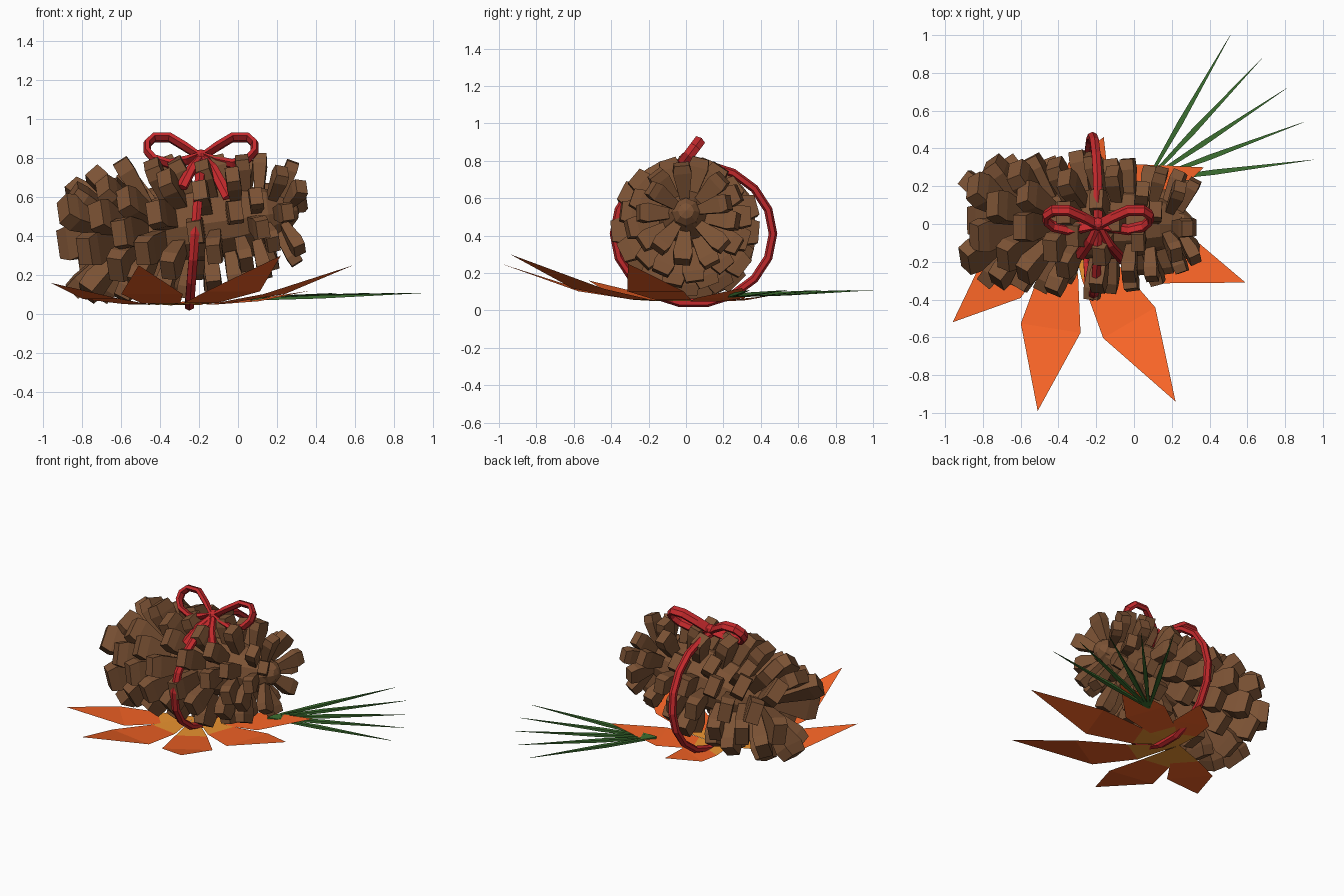
import bpy, bmesh, math, random
from mathutils import Vector, Matrix

if "Cube" in bpy.data.objects:
    bpy.data.objects.remove(bpy.data.objects["Cube"])

random.seed(4)


def material(name, rgb):
    m = bpy.data.materials.new(name)
    m.diffuse_color = (*rgb, 1)
    m.use_nodes = True
    m.node_tree.nodes["Principled BSDF"].inputs["Base Color"].default_value = m.diffuse_color
    return m


BROWN = material("brown", (0.20, 0.085, 0.035))
RED = material("red", (0.55, 0.022, 0.025))
ORANGE = material("orange", (0.95, 0.13, 0.02))
YELLOW = material("yellow_orange", (0.85, 0.30, 0.03))
GREEN = material("green", (0.045, 0.16, 0.03))


def finish(bm, name, *mats):
    bmesh.ops.recalc_face_normals(bm, faces=bm.faces[:])
    me = bpy.data.meshes.new(name)
    bm.to_mesh(me)
    bm.free()
    for m in mats:
        me.materials.append(m)
    ob = bpy.data.objects.new(name, me)
    bpy.context.collection.objects.link(ob)
    return ob


def sweep(bm, pts, side, sizes, closed=False, n=6):
    """Sweep an n-sided section along pts; side = width direction, sizes = (width, thickness) radii."""
    pts = [Vector(p) for p in pts]
    k, rings = len(pts), []
    for i, p in enumerate(pts):
        a = pts[(i - 1) % k] if closed or i else p
        b = pts[(i + 1) % k] if closed or i < k - 1 else p
        t = (b - a).normalized()
        s = Vector(side)
        s = (s - t * s.dot(t)).normalized()
        u = t.cross(s)
        w, h = sizes[i] if isinstance(sizes, list) else sizes
        rings.append([bm.verts.new(p + s * w * math.cos(q) + u * h * math.sin(q))
                      for q in (2 * math.pi * (j + 0.5) / n for j in range(n))])
    for i in range(k if closed else k - 1):
        r0, r1 = rings[i], rings[(i + 1) % k]
        for j in range(n):
            bm.faces.new((r0[j], r0[(j + 1) % n], r1[(j + 1) % n], r1[j]))
    if not closed:
        bm.faces.new(rings[0])
        bm.faces.new(rings[-1])


# pinecone core
A, B = Vector((-0.58, 0, 0.405)), Vector((0.22, 0, 0.52))
axis = (B - A).normalized()
tilt = Matrix.Rotation(-math.atan2(axis.z, axis.x), 4, 'Y')
bm = bmesh.new()
bmesh.ops.create_uvsphere(bm, u_segments=12, v_segments=8, radius=1)
bm.transform(Matrix.Translation((A + B) / 2) @ tilt
             @ Matrix.Diagonal((0.48, 0.19, 0.19, 1)) @ Matrix.Rotation(math.pi / 2, 4, 'Y'))
finish(bm, "cone_core", BROWN)

# domed tip of the cone
bm = bmesh.new()
bmesh.ops.create_uvsphere(bm, u_segments=8, v_segments=6, radius=0.085)
bm.transform(Matrix.Translation(B + axis * 0.01) @ tilt @ Matrix.Rotation(math.pi / 2, 4, 'Y'))
finish(bm, "cone_tip", BROWN)

# flared block scales on a golden-angle spiral
bm = bmesh.new()
N = 78
for i in range(N):
    t = i / (N - 1)
    ang = i * math.radians(137.508)
    lean = math.radians(-48 + 72 * t + random.uniform(-8, 8))
    length = (0.43 - 0.07 * t - 0.10 * t ** 4) * random.uniform(0.93, 1.03)
    radial = Vector((0, math.cos(ang), math.sin(ang)))
    radial = (tilt @ radial).normalized()
    d = radial * math.cos(lean) + axis * math.sin(lean)
    side = axis.cross(radial)
    up = d.cross(side)
    base = A.lerp(B, t)
    k = 1 - 0.45 * t
    rings = []
    for f, w, h in ((0.2, 0.035, 0.025), (0.84, 0.088, 0.048), (1, 0.072, 0.044)):
        c = base + d * length * f
        rings.append([bm.verts.new(c + side * w * k * x + up * h * (1 - 0.3 * t) * y)
                      for x, y in ((-1, -1), (1, -1), (1, 1), (-1, 1))])
    for r0, r1 in zip(rings, rings[1:]):
        for j in range(4):
            bm.faces.new((r0[j], r0[(j + 1) % 4], r1[(j + 1) % 4], r1[j]))
    bm.faces.new(rings[0])
    bm.faces.new(rings[-1])
finish(bm, "cone_scales", BROWN)

# lobed autumn leaf: one upturned pointed lobe per tip
bm = bmesh.new()
C = Vector((-0.35, 0.03, 0.045))
tips = [(-0.96, -0.52, 0.16), (-0.51, -0.99, 0.25), (0.22, -0.94, 0.30),
        (0.59, -0.31, 0.25), (0.37, 0.30, 0.12), (-0.16, 0.46, 0.08)]
for tip in tips:
    tip = Vector(tip)
    d = Vector((tip.x - C.x, tip.y - C.y, 0))
    s = Vector((-d.y, d.x, 0)).normalized()
    rise = tip.z - C.z
    rows = []
    for f, w, z in ((0.28, 0.10, 0.05), (0.57, 0.16, 0.28)):
        c = C + d * f + Vector((0, 0, rise * z))
        w *= 0.5 + 0.5 * min(1, d.length)
        rows.append([bm.verts.new(c + s * w * x) for x in (-1, 0, 1)])
    vc, vt = bm.verts.new(C), bm.verts.new(tip)
    for j in (0, 1):
        bm.faces.new((vc, rows[0][j], rows[0][j + 1])).material_index = 1
        bm.faces.new((rows[0][j], rows[1][j], rows[1][j + 1], rows[0][j + 1]))
        bm.faces.new((rows[1][j], vt, rows[1][j + 1]))
bmesh.ops.remove_doubles(bm, verts=bm.verts[:], dist=0.0005)
finish(bm, "leaf", ORANGE, YELLOW)

# pine needles
bm = bmesh.new()
root = Vector((0.07, 0.23, 0.075))
for x, y in ((0.51, 1.0), (0.68, 0.88), (0.81, 0.72), (0.90, 0.54), (0.95, 0.34)):
    end = Vector((x, y, 0.108))
    d = end - root
    sweep(bm, [root.lerp(end, f) for f in (0, 0.4, 1)], (-d.y, d.x, 0),
          [(0.010, 0.008), (0.020, 0.012), (0.001, 0.001)], n=4)
finish(bm, "pine_needles", GREEN)

# ribbon tied around the cone
bm = bmesh.new()
ring = []
for i in range(18):
    q = 2 * math.pi * i / 18
    ring.append((-0.22 + 0.03 * math.sin(q), 0.04 + 0.425 * math.cos(q), 0.41 + 0.375 * math.sin(q)))
sweep(bm, ring, (1, 0, 0), (0.027, 0.023), closed=True)
finish(bm, "ribbon_band", RED)

# bow loops, mirrored about the knot
K = Vector((-0.19, 0.0, 0.81))
loop = [(0.01, 0.0), (0.08, 0.06), (0.16, 0.12), (0.24, 0.12), (0.275, 0.08),
        (0.275, 0.03), (0.24, -0.02), (0.16, -0.05), (0.08, -0.03)]
lift = Vector((0, 0.6, 0.8))
normal = (0, 0.8, -0.6)
bm = bmesh.new()
for sgn in (-1, 1):
    sweep(bm, [K + Vector((sgn * x, 0, 0)) + lift * v for x, v in loop], normal,
          (0.034, 0.021), closed=True)
finish(bm, "bow_loops", RED)

# bow tails and knot
bm = bmesh.new()
for mid, end in (((-0.23, -0.09, 0.76), (-0.29, -0.17, 0.65)),
                 ((-0.13, -0.11, 0.75), (-0.05, -0.20, 0.60))):
    sweep(bm, [K, mid, end], (1, 0, 0.3), [(0.02, 0.016), (0.028, 0.02), (0.034, 0.02)])
finish(bm, "bow_tails", RED)
bm = bmesh.new()
bmesh.ops.create_uvsphere(bm, u_segments=8, v_segments=6, radius=0.035)
bm.transform(Matrix.Translation(K))
finish(bm, "bow_knot", RED)
